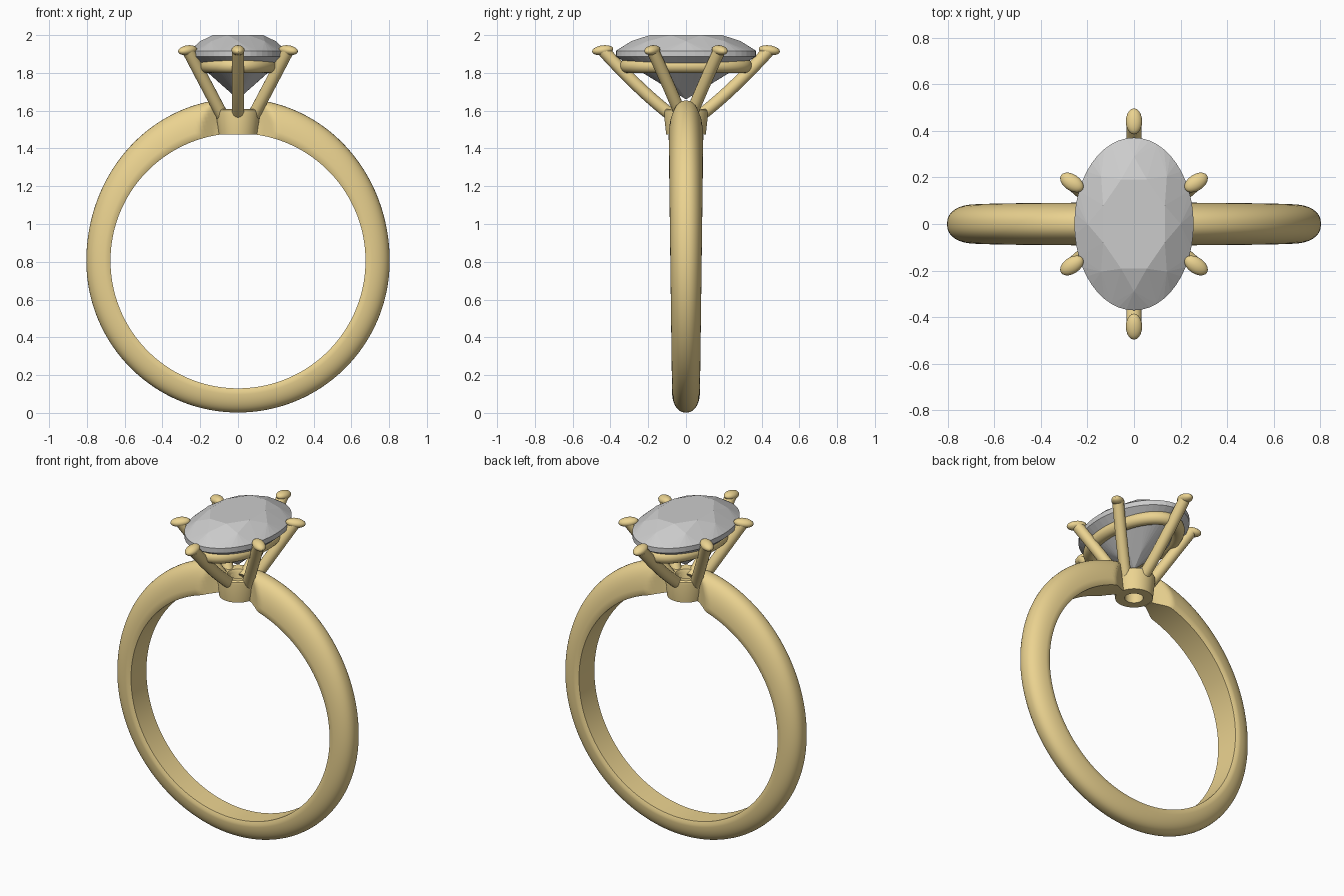
import bpy, bmesh
from math import sin, cos, pi, asin, sqrt, radians
from mathutils import Vector

if "Cube" in bpy.data.objects:
    bpy.data.objects.remove(bpy.data.objects["Cube"])

gold = bpy.data.materials.new("gold")
gold.diffuse_color = (0.83, 0.65, 0.28, 1)
gold.use_nodes = True
gold.node_tree.nodes["Principled BSDF"].inputs["Base Color"].default_value = gold.diffuse_color


def finish(name, bm, smooth=True, mat=gold):
    bmesh.ops.recalc_face_normals(bm, faces=bm.faces)
    me = bpy.data.meshes.new(name)
    bm.to_mesh(me)
    bm.free()
    ob = bpy.data.objects.new(name, me)
    bpy.context.collection.objects.link(ob)
    if mat:
        me.materials.append(mat)
    if smooth:
        bpy.ops.object.select_all(action='DESELECT')
        bpy.context.view_layer.objects.active = ob
        ob.select_set(True)
        bpy.ops.object.shade_smooth_by_angle(angle=radians(30))
    return ob


def skin(bm, rings, closed=False):
    """Join rings of points with quads; cap the ends unless closed."""
    vs = [[bm.verts.new(p) for p in r] for r in rings]
    n = len(vs[0])
    for i in range(len(vs) if closed else len(vs) - 1):
        a, b = vs[i], vs[(i + 1) % len(vs)]
        for j in range(n):
            k = (j + 1) % n
            bm.faces.new((a[j], a[k], b[k], b[j]))
    if not closed:
        bm.faces.new(vs[0])
        bm.faces.new(vs[-1])


# Band: D-shaped section, thicker at the top, sides pinched toward the head
CZ, R = 0.805, 0.675
start = asin(0.1 / R)
N, M = 240, 24
rings = []
for i in range(N + 1):
    th = start + (2 * pi - 2 * start) * i / N
    up = max(0, cos(th))
    thick = 0.128 + 0.056 * up ** 2
    w = 0.083 + 0.009 * cos(th)
    prof = [(-w * 0.9, 0.0), (w * 0.9, 0.0)]
    for j in range(M + 1):
        t = pi * j / M
        c = cos(t)
        prof.append((w * (1 if c > 0 else -1) * abs(c) ** 0.85, 0.018 + (thick - 0.018) * sin(t)))
    ring = []
    for y, h in prof:
        x, z = (R + h) * sin(th), CZ + (R + h) * cos(th)
        if cos(th) > 0:
            lim = 0.03 + 0.64 * max(0, abs(x) - 0.11)
            y = max(-lim, min(lim, y))
        ring.append((x, y, z))
    rings.append(ring)
bm = bmesh.new()
skin(bm, rings)
finish("band", bm)

# Head collar: tapered tube with rounded top rim
bm = bmesh.new()
prof = [(0.052, 1.475), (0.105, 1.475), (0.118, 1.59), (0.116, 1.603), (0.106, 1.61), (0.06, 1.605), (0.052, 1.59)]
skin(bm, [[(r * cos(2 * pi * i / 48), r * sin(2 * pi * i / 48), z) for r, z in prof]
          for i in range(48)], closed=True)
finish("head_collar", bm)

# Gallery rail: oval ring under the stone
bm = bmesh.new()
rings = []
for i in range(72):
    a = 2 * pi * i / 72
    n = Vector((cos(a) / 0.183, sin(a) / 0.313, 0)).normalized()
    c = Vector((0.183 * cos(a), 0.313 * sin(a), 1.837))
    rings.append([c + n * 0.038 * cos(2 * pi * j / 16) + Vector((0, 0, 0.038 * sin(2 * pi * j / 16)))
                  for j in range(16)])
skin(bm, rings, closed=True)
finish("gallery_rail", bm)


# Prongs: curved round wires with flattened oval tips
def prong(name, p0, p1, p2):
    p0, p1, p2 = Vector(p0), Vector(p1), Vector(p2)
    bm = bmesh.new()
    rings = []
    side = Vector((-p2.y, p2.x, 0)).normalized()
    for i in range(17):
        t = i / 16
        c = p0 * (1 - t) ** 2 + p1 * 2 * t * (1 - t) + p2 * t * t
        d = ((p1 - p0) * (1 - t) + (p2 - p1) * t).normalized()
        n = d.cross(side)
        rings.append([c + 0.033 * (side * cos(2 * pi * j / 16) + n * sin(2 * pi * j / 16))
                      for j in range(16)])
    skin(bm, rings)
    out = Vector((p2.x, p2.y, 0)).normalized()
    tip = p2 + out * 0.006 + Vector((0, 0, 0.005))
    ball = bmesh.ops.create_uvsphere(bm, u_segments=20, v_segments=12, radius=1)["verts"]
    for v in ball:
        x, y, z = v.co
        v.co = tip + out * (x * 0.056) + side * (y * 0.035) + Vector((0, 0, z * 0.026 - x * 0.006))
    finish(name, bm)


for sy, yn in ((-1, "front"), (1, "back")):
    prong(f"{yn}_prong", (0, sy * 0.055, 1.56), (0, sy * 0.22, 1.68), (0, sy * 0.435, 1.915))
    for sx, xn in ((-1, "left"), (1, "right")):
        prong(f"{yn}_{xn}_prong", (sx * 0.075, sy * 0.02, 1.56),
              (sx * 0.16, sy * 0.085, 1.72), (sx * 0.262, sy * 0.175, 1.915))

# Stone: oval brilliant cut, facets from the hull of its corner rings
bm = bmesh.new()
AX, AY = 0.256, 0.371


def corner_ring(n, ratio, z, off=0.0):
    for i in range(n):
        a = 2 * pi * (i + off) / n
        bm.verts.new((AX * ratio * cos(a), AY * ratio * sin(a), z))


corner_ring(8, 0.56, 2.0, 0.5)
corner_ring(8, 0.78, 1.968)
corner_ring(48, 1.0, 1.917)
corner_ring(48, 1.0, 1.887)
corner_ring(8, 0.25, 1.713, 0.5)
bm.verts.new((0, 0, 1.66))
bmesh.ops.convex_hull(bm, input=bm.verts)
finish("stone", bm, smooth=False, mat=None)
